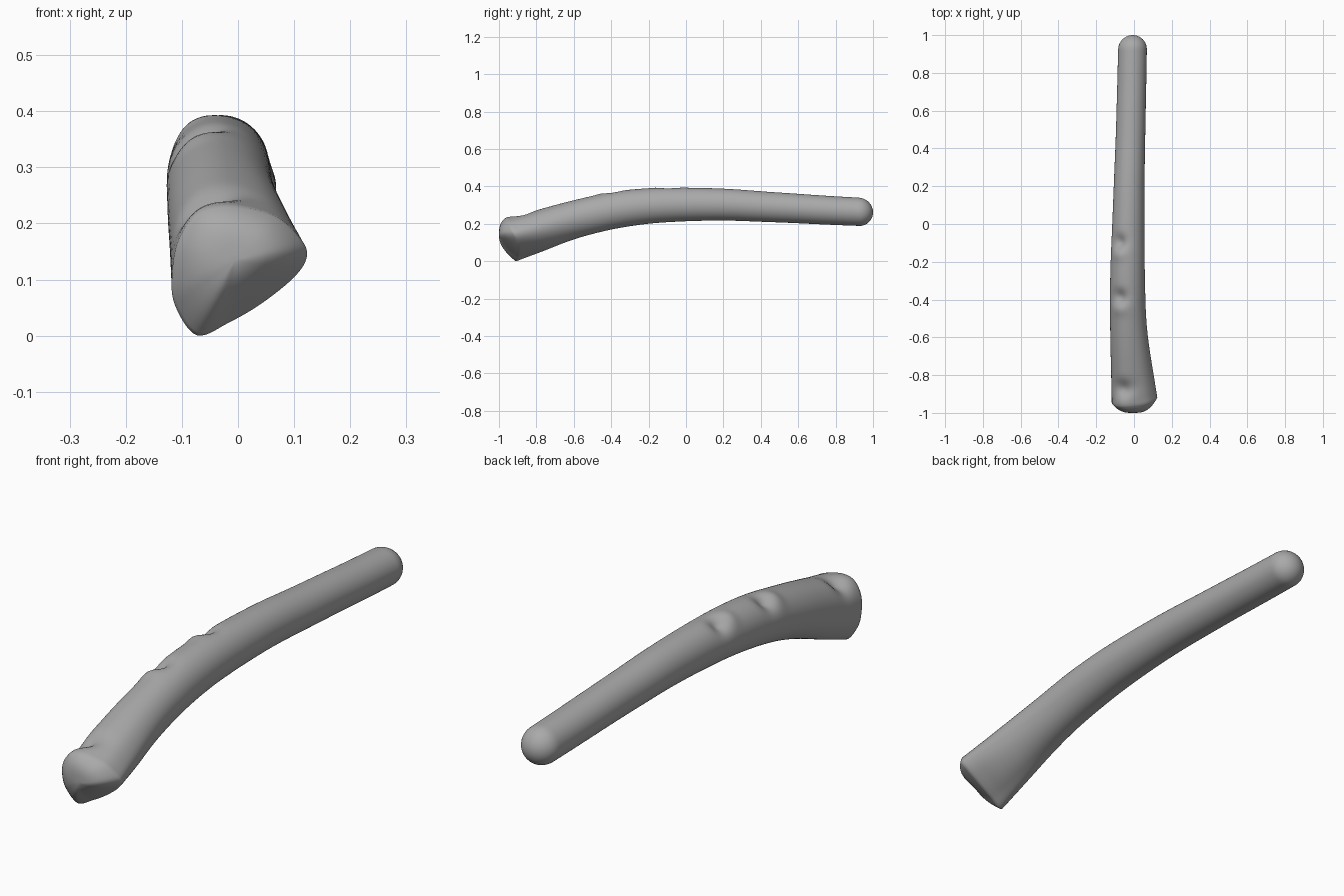
import bpy, bmesh, math
from mathutils import Vector

if "Cube" in bpy.data.objects:
    bpy.data.objects.remove(bpy.data.objects["Cube"])

N = 72  # points around the stick

# stations along the stick: y, left x, right x, bottom z, top z
STATIONS = [
    (-0.93, -0.110, 0.095, 0.010, 0.230), (-0.80, -0.114, 0.085, 0.045, 0.268),
    (-0.60, -0.124, 0.068, 0.120, 0.325), (-0.40, -0.128, 0.060, 0.172, 0.373),
    (-0.20, -0.124, 0.056, 0.203, 0.392), (0.00, -0.115, 0.055, 0.215, 0.394),
    (0.20, -0.107, 0.055, 0.219, 0.389), (0.50, -0.095, 0.060, 0.208, 0.367),
    (0.80, -0.087, 0.066, 0.194, 0.347), (0.925, -0.084, 0.068, 0.189, 0.340),
    (1.00, -0.082, 0.069, 0.187, 0.336)]

# outline of the flared butt end, every 30 degrees (x, z about its middle)
BUTT = [(.13, .02), (.12, .052), (.075, .093), (0, .11), (-.06, .095), (-.098, .05),
        (-.11, -.01), (-.105, -.065), (-.066, -.119), (-.008, -.096), (.05, -.062), (.107, -.016)]

# knots: centre y, z direction angle on the section (degrees)
KNOTS = [(-0.095, 122), (-0.385, 118), (-0.845, 115)]


def catmull(a, b, c, d, t):
    return 0.5 * (2 * b + (c - a) * t + (2 * a - 5 * b + 4 * c - d) * t * t
                  + (3 * b - a - 3 * c + d) * t ** 3)


def station(y):
    """Smoothly interpolated section extents at y."""
    i = 0
    while i < len(STATIONS) - 2 and y > STATIONS[i + 1][0]:
        i += 1
    t = (y - STATIONS[i][0]) / (STATIONS[i + 1][0] - STATIONS[i][0])
    t = t * t * (3 - 2 * t) * 0.25 + t * 0.75
    return [a + (b - a) * t for a, b in zip(STATIONS[i][1:], STATIONS[i + 1][1:])]


def butt_offset(k):
    f = k / N * 12
    i = int(f)
    p = [Vector(BUTT[(i + j) % 12]) for j in (-1, 0, 1, 2)]
    return catmull(*p, f - i)


def smooth_station(y):
    """Average over a short window to remove kinks."""
    ys = [min(1.0, max(-0.93, y + d)) for d in (-.08, -.04, 0, .04, .08)]
    lim = min(y + 0.93, 1.0 - y, 0.08) / 0.08
    ys = [y + d * lim for d in (-.08, -.04, 0, .04, .08)]
    vals = [station(v) for v in ys]
    return [sum(c) / 5 for c in zip(*vals)]


def ring(y, scale=1.0):
    x0, x1, z0, z1 = smooth_station(y)
    cx, cz = (x0 + x1) / 2, (z0 + z1) / 2
    w = max(0.0, (-0.45 - y) / 0.48) ** 1.7
    pts = []
    for k in range(N):
        a = 2 * math.pi * k / N
        off = Vector(((x1 - x0) / 2 * math.cos(a), (z1 - z0) / 2 * math.sin(a)))
        off = off.lerp(butt_offset(k), w) * scale
        # scooped knot with a raised lip beside it
        for ky, deg in KNOTS:
            da = (math.degrees(a) - deg) * math.pi / 180 * 0.09
            d = math.exp(-((y - ky) / 0.036) ** 2 - (da / 0.042) ** 2)
            b = math.exp(-((y - ky + 0.07) / 0.03) ** 2 - (da / 0.04) ** 2)
            off *= 1 - 0.24 * d + 0.07 * b
        # tilt the butt end so its top leads
        dy = -0.035 * w * (-0.45 * math.cos(a) + 0.88 * math.sin(a))
        pts.append(Vector((cx + off.x, y + dy, cz + off.y)))
    return pts


# body rings, then the rounded tip
rings = []
M = 150
for i in range(M + 1):
    rings.append(ring(-0.93 + (0.925 + 0.93) * i / M))
for i in range(1, 10):
    t = math.pi / 2 * i / 10
    rings.append(ring(0.925 + 0.075 * math.sin(t), math.cos(t)))
x0, x1, z0, z1 = station(1.0)
tip = Vector(((x0 + x1) / 2, 1.0, (z0 + z1) / 2))

# domed butt face, shrinking from the first ring toward its middle
lip = rings[0]
mid = Vector((-0.005, -1.0, 0.135))
cap = []
for s in (0.12, 0.3, 0.45, 0.6, 0.72, 0.82, 0.9, 0.96):
    row = []
    for k, p in enumerate(lip):
        up = 0.5 + 0.5 * math.sin(2 * math.pi * k / N)
        q = mid.lerp(p, s)
        q.y = p.y + (-1.0 - p.y) * (1 - s ** (1.8 + 1.8 * up))
        row.append(q)
    cap.append(row)
rings = cap + rings

bm = bmesh.new()
rows = [[bm.verts.new(p) for p in r] for r in rings]
for r0, r1 in zip(rows, rows[1:]):
    for k in range(N):
        bm.faces.new((r0[k], r0[(k + 1) % N], r1[(k + 1) % N], r1[k]))
for row, point in ((rows[0], mid), (rows[-1], tip)):
    c = bm.verts.new(point)
    for k in range(N):
        bm.faces.new((row[k], row[(k + 1) % N], c))

# rest on the ground
low = min(v.co.z for v in bm.verts)
for v in bm.verts:
    v.co.z -= low
bmesh.ops.recalc_face_normals(bm, faces=bm.faces[:])
for f in bm.faces:
    f.smooth = True

mesh = bpy.data.meshes.new("curved_stick")
bm.to_mesh(mesh)
bm.free()
mat = bpy.data.materials.new("grey")
mat.diffuse_color = (0.4, 0.4, 0.4, 1)
mat.use_nodes = True
mat.node_tree.nodes["Principled BSDF"].inputs["Base Color"].default_value = mat.diffuse_color
mesh.materials.append(mat)
stick = bpy.data.objects.new("curved_stick", mesh)
bpy.context.collection.objects.link(stick)
